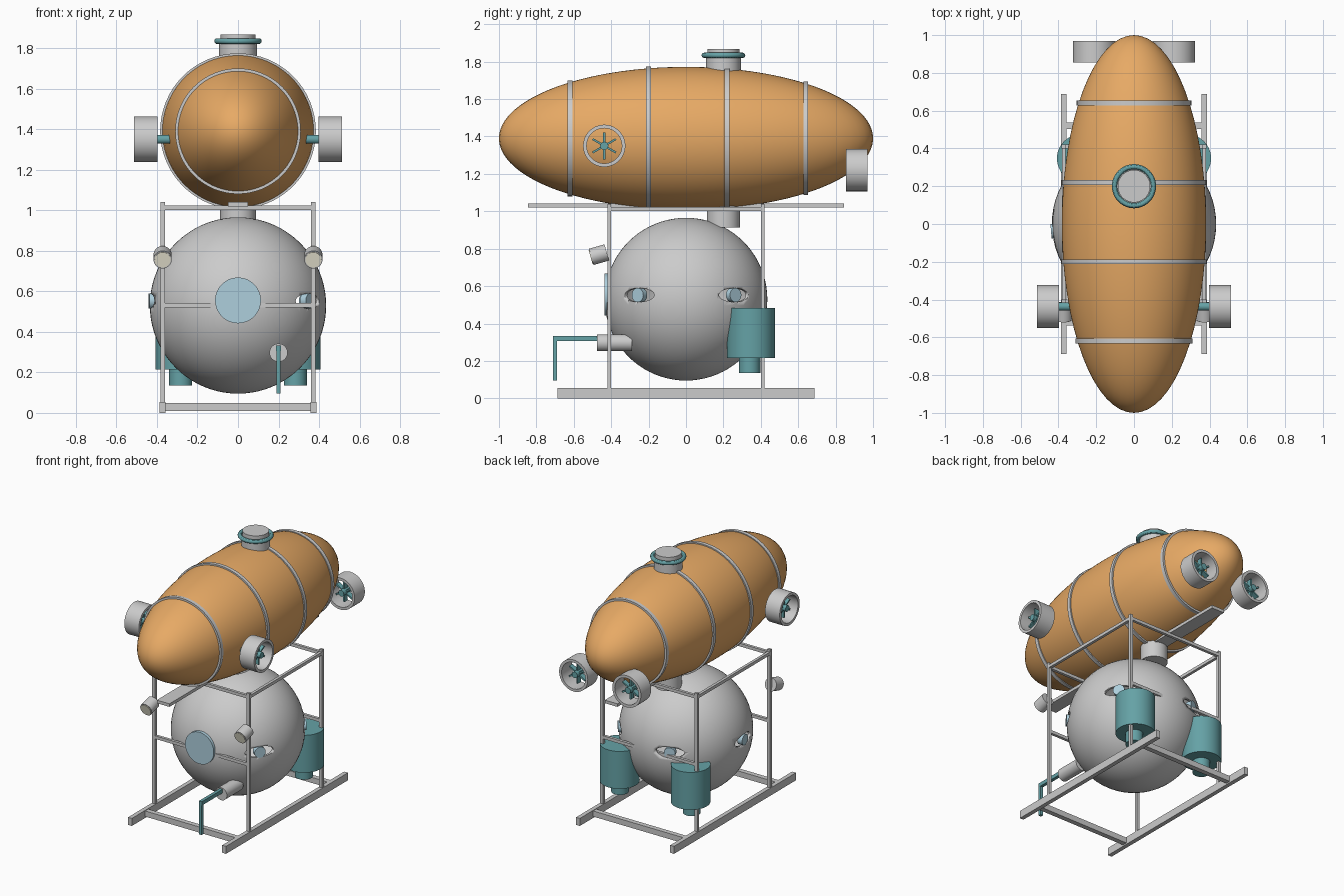
import bpy, math
from mathutils import Vector

if "Cube" in bpy.data.objects:
    bpy.data.objects.remove(bpy.data.objects["Cube"])


def material(name, rgb):
    m = bpy.data.materials.new(name)
    m.diffuse_color = (*rgb, 1)
    m.use_nodes = True
    m.node_tree.nodes["Principled BSDF"].inputs["Base Color"].default_value = m.diffuse_color
    return m


ORANGE = material("orange", (0.80, 0.40, 0.13))
TEAL = material("teal", (0.13, 0.36, 0.38))
GLASS = material("glass", (0.42, 0.62, 0.72))
CREAM = material("cream", (0.88, 0.85, 0.70))


def finish(name, mat=None, smooth=True):
    o = bpy.context.object
    o.name = name
    if mat:
        o.data.materials.append(mat)
    if smooth:
        bpy.ops.object.shade_smooth_by_angle()
    return o


def box(name, loc, size, mat=None, rot=(0, 0, 0)):
    bpy.ops.mesh.primitive_cube_add(size=1, location=loc, rotation=rot)
    bpy.context.object.scale = size
    return finish(name, mat, False)


def cyl(name, a, b, r, mat=None, n=40):
    a, b = Vector(a), Vector(b)
    rot = (b - a).to_track_quat('Z', 'Y').to_euler()
    bpy.ops.mesh.primitive_cylinder_add(vertices=n, radius=r, depth=(b - a).length,
                                        location=(a + b) / 2, rotation=rot)
    return finish(name, mat)


def ball(name, loc, scale, mat=None, seg=64, rings=40, rot=(0, 0, 0)):
    bpy.ops.mesh.primitive_uv_sphere_add(segments=seg, ring_count=rings, radius=1,
                                         location=loc, rotation=rot)
    bpy.context.object.scale = scale
    bpy.ops.object.transform_apply(location=False, rotation=False, scale=True)
    return finish(name, mat)


def tube(name, loc, axis, r_in, r_out, length, mat=None, n=48):
    """Hollow ring around an axis."""
    h = length / 2
    prof = [(r_in, -h), (r_out, -h), (r_out, h), (r_in, h)]
    verts, faces = [], []
    for i in range(n):
        t = 2 * math.pi * i / n
        verts += [(r * math.cos(t), r * math.sin(t), z) for r, z in prof]
        for k in range(4):
            j, l = (i + 1) % n, (k + 1) % 4
            faces.append((i * 4 + k, j * 4 + k, j * 4 + l, i * 4 + l))
    me = bpy.data.meshes.new(name)
    me.from_pydata(verts, [], faces)
    o = bpy.data.objects.new(name, me)
    bpy.context.collection.objects.link(o)
    o.location = loc
    o.rotation_euler = Vector(axis).to_track_quat('Z', 'Y').to_euler()
    bpy.ops.object.select_all(action='DESELECT')
    bpy.context.view_layer.objects.active = o
    o.select_set(True)
    return finish(name, mat)


def thruster(name, c, axis, hub_in, hub_out):
    """Ducted propeller with a hub and six blades."""
    c, axis = Vector(c), Vector(axis)
    tube(name + "_duct", c, axis, 0.094, 0.113, 0.115)
    cyl(name + "_hub", c - axis * hub_in, c + axis * hub_out, 0.022, TEAL, 20)
    for i in range(6):
        t = i * math.pi / 3
        if abs(axis.x) > 0.5:
            d, rot = Vector((0, math.sin(t), math.cos(t))), (-t, 0, 0)
            size = (0.035, 0.011, 0.06)
        else:
            d, rot = Vector((math.sin(t), 0, math.cos(t))), (0, t, 0)
            size = (0.011, 0.035, 0.06)
        box(name + "_blade", c + d * 0.042, size, TEAL, rot)


# Buoyancy float with hoops
FZ, FR = 1.39, 0.382
ball("float_hull", (0, 0, FZ), (FR, 1, FR), ORANGE, 64, 64)
for y in (-0.62, -0.2, 0.22, 0.64):
    r = FR * math.sqrt(1 - y * y)
    tube("float_hoop", (0, y, FZ), (0, 1, 0), r - 0.015, r + 0.01, 0.026, n=64)

# Top hatch and access trunk
cyl("hatch_trunk", (0, 0.2, 1.70), (0, 0.2, 1.835), 0.093)
cyl("hatch_lid", (0, 0.2, 1.83), (0, 0.2, 1.867), 0.086)
bpy.ops.mesh.primitive_torus_add(location=(0, 0.2, 1.834), major_radius=0.103,
                                 minor_radius=0.014, major_segments=48, minor_segments=12)
finish("hatch_ring", TEAL)
cyl("lower_trunk", (0, 0.2, 0.912), (0, 0.2, 1.06), 0.088)

# Thrusters
for s in (-1, 1):
    thruster("side_thruster", (s * 0.455, -0.437, 1.35), (s, 0, 0), 0.13, 0.04)
    thruster("stern_thruster", (s * 0.21, 0.912, 1.22), (0, 1, 0), 0.05, 0.045)

# Hollow crew sphere with slot openings
C, R = Vector((0, 0, 0.53)), 0.435
sphere = ball("crew_sphere", C, (R, R, R), None, 64, 40)
sol = sphere.modifiers.new("shell", 'SOLIDIFY')
sol.thickness, sol.offset = 0.015, -1
cutters = []
for deg in (-36, 37, 111, 185):
    a = math.radians(deg)
    d = Vector((math.cos(a), math.sin(a), 0))
    p = Vector((0, 0, 0.552)) + d * R
    cut = ball("port_cutter", p, (0.07, 0.10, 0.037), None, 24, 16, (0, 0, a))
    cut.hide_render = True
    cutters.append(cut)
    m = sphere.modifiers.new("slot", 'BOOLEAN')
    m.object, m.operation, m.solver = cut, 'DIFFERENCE', 'EXACT'
    cyl("side_port_glass", p - d * 0.03, p + d * 0.006, 0.038, GLASS, 32)
bpy.ops.object.select_all(action='DESELECT')
bpy.context.view_layer.objects.active = sphere
sphere.select_set(True)
for name in [m.name for m in sphere.modifiers if m.type in {'SOLIDIFY', 'BOOLEAN'}]:
    bpy.ops.object.modifier_apply(modifier=name)
for cut in cutters:
    bpy.data.objects.remove(cut)

# Main front window
cyl("front_window", (0, -0.40, 0.555), (0, -0.435, 0.555), 0.113, GLASS, 48)

# Frame: keel plank, skids, posts, rails
box("keel_plank", (0, 0, 1.03), (0.10, 1.69, 0.022))
for s in (-1, 1):
    box("skid", (s * 0.372, 0, 0.027), (0.03, 1.375, 0.054))
    box("skid_crossbeam", (0, s * 0.52, 0.03), (0.73, 0.035, 0.04))
    box("top_side_rail", (s * 0.372, 0, 1.012), (0.02, 0.82, 0.022))
    box("top_end_rail", (0, s * 0.41, 1.012), (0.744, 0.02, 0.022))
    box("middle_rail", (0, s * 0.41, 0.53), (0.744, 0.02, 0.022))
    for t in (-1, 1):
        box("frame_post", (s * 0.372, t * 0.41, 0.54), (0.023, 0.02, 1.0))

# Tanks with nozzles, and lamps
for s in (-1, 1):
    cyl("ballast_tank", (s * 0.28, 0.347, 0.215), (s * 0.28, 0.347, 0.482), 0.128, TEAL, 48)
    cyl("tank_nozzle", (s * 0.283, 0.34, 0.135), (s * 0.283, 0.34, 0.23), 0.057, TEAL)
    lc = Vector((s * 0.372, -0.465, 0.768))
    aim = Vector((0, -math.cos(0.28), -math.sin(0.28)))
    cyl("lamp_body", lc - aim * 0.043, lc + aim * 0.043, 0.045)
    cyl("lamp_lens", lc + aim * 0.04, lc + aim * 0.047, 0.039, CREAM)

# Manipulator arm
cyl("arm_base", (0.2, -0.29, 0.297), (0.2, -0.475, 0.297), 0.045)
box("arm_upper", (0.2, -0.585, 0.32), (0.023, 0.25, 0.027), TEAL)
box("arm_lower", (0.2, -0.70, 0.213), (0.02, 0.02, 0.235), TEAL)
